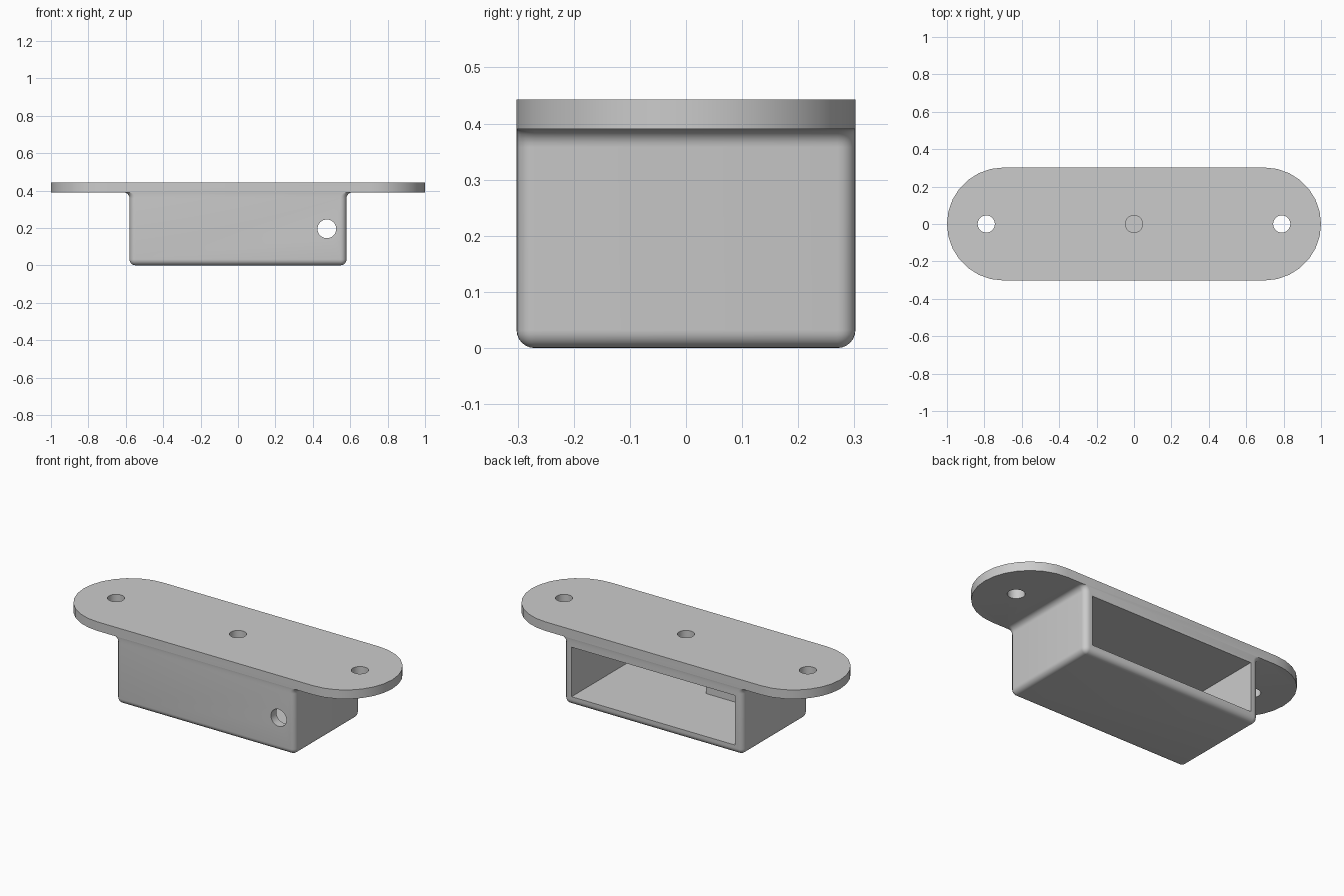
import bpy, bmesh
from math import sin, cos, pi, radians

if "Cube" in bpy.data.objects:
    bpy.data.objects.remove(bpy.data.objects["Cube"], do_unlink=True)

HX, HY = 0.58, 0.302          # body half sizes
SHELF, TOP = 0.39, 0.443      # underside and top of the plate
R, WALL = 0.032, 0.05

grey = bpy.data.materials.new("plain grey")
grey.use_nodes = True
colour = (0.6, 0.6, 0.6, 1)
grey.diffuse_color = colour
grey.node_tree.nodes["Principled BSDF"].inputs["Base Color"].default_value = colour


def outline(hx, hy, r, steps):
    """Rounded rectangle as a list of x, y points."""
    r = max(r, 0.001)
    pts = []
    for q, (sx, sy) in enumerate([(1, 1), (-1, 1), (-1, -1), (1, -1)]):
        for i in range(steps + 1):
            a = (q + i / steps) * pi / 2
            pts.append((sx * (hx - r) + r * cos(a), sy * (hy - r) + r * sin(a)))
    return pts


def loft(name, sections):
    """Solid skinned through (outline, height) sections."""
    bm = bmesh.new()
    rings = [[bm.verts.new((x, y, z)) for x, y in pts] for pts, z in sections]
    for a, b in zip(rings, rings[1:]):
        for i in range(len(a)):
            j = (i + 1) % len(a)
            bm.faces.new((a[i], a[j], b[j], b[i]))
    bm.faces.new(rings[0][::-1])
    bm.faces.new(rings[-1])
    bmesh.ops.remove_doubles(bm, verts=bm.verts, dist=0.0001)
    bmesh.ops.recalc_face_normals(bm, faces=bm.faces)
    mesh = bpy.data.meshes.new(name)
    bm.to_mesh(mesh)
    bm.free()
    obj = bpy.data.objects.new(name, mesh)
    bpy.context.collection.objects.link(obj)
    mesh.materials.append(grey)
    return obj


def box(name, lo, hi):
    bpy.ops.mesh.primitive_cube_add(size=1, location=[(a + b) / 2 for a, b in zip(lo, hi)])
    obj = bpy.context.object
    obj.name = name
    obj.scale = [b - a for a, b in zip(lo, hi)]
    bpy.ops.object.transform_apply(location=True, rotation=True, scale=True)
    obj.data.materials.append(grey)
    return obj


def drill(radius, depth, loc, rot=(0, 0, 0)):
    bpy.ops.mesh.primitive_cylinder_add(vertices=32, radius=radius, depth=depth,
                                        location=loc, rotation=rot)
    bpy.context.object.data.materials.append(grey)
    return bpy.context.object


def combine(target, tool, operation):
    """Apply a boolean and discard the tool."""
    tool.hide_render = True
    mod = target.modifiers.new("combine", "BOOLEAN")
    mod.operation, mod.object, mod.solver = operation, tool, "EXACT"
    bpy.context.view_layer.objects.active = target
    bpy.ops.object.modifier_apply(modifier=mod.name)
    bpy.data.objects.remove(tool, do_unlink=True)


# Body: rounded bottom edge, straight sides, flared fillet under the plate
sections = []
for i in range(7):
    a = i / 6 * pi / 2
    inset = R * (1 - sin(a))
    sections.append((outline(HX - inset, HY - inset, R - inset, 6), R * (1 - cos(a))))
for i in range(7):
    a = i / 6 * pi / 2
    sections.append((outline(HX + R * (1 - cos(a)), HY, R, 6), SHELF - R + R * sin(a)))
housing = loft("housing", sections)

# Mounting plate with round ends
plate = loft("plate", [(outline(1, HY, HY, 7), z) for z in (SHELF, TOP)])
combine(housing, plate, "UNION")

# Cavity open to the back
combine(housing, box("cavity", (-HX + WALL, -HY + WALL, WALL),
                     (HX - WALL, HY + 0.1, SHELF - WALL)), "DIFFERENCE")

# Three screw holes and the cable hole in the front wall
for x in (-0.79, 0, 0.79):
    combine(housing, drill(0.046, 0.2, (x, 0, TOP)), "DIFFERENCE")
combine(housing, drill(0.05, 0.2, (0.475, -HY, 0.195), (pi / 2, 0, 0)), "DIFFERENCE")

# Low step on the cavity floor
step = box("floor_step", (-HX + WALL, -HY + WALL, WALL), (-0.03, -0.14, WALL + 0.1))

bpy.ops.object.select_all(action="DESELECT")
housing.select_set(True)
bpy.context.view_layer.objects.active = housing
bpy.ops.object.shade_smooth_by_angle(angle=radians(30))
